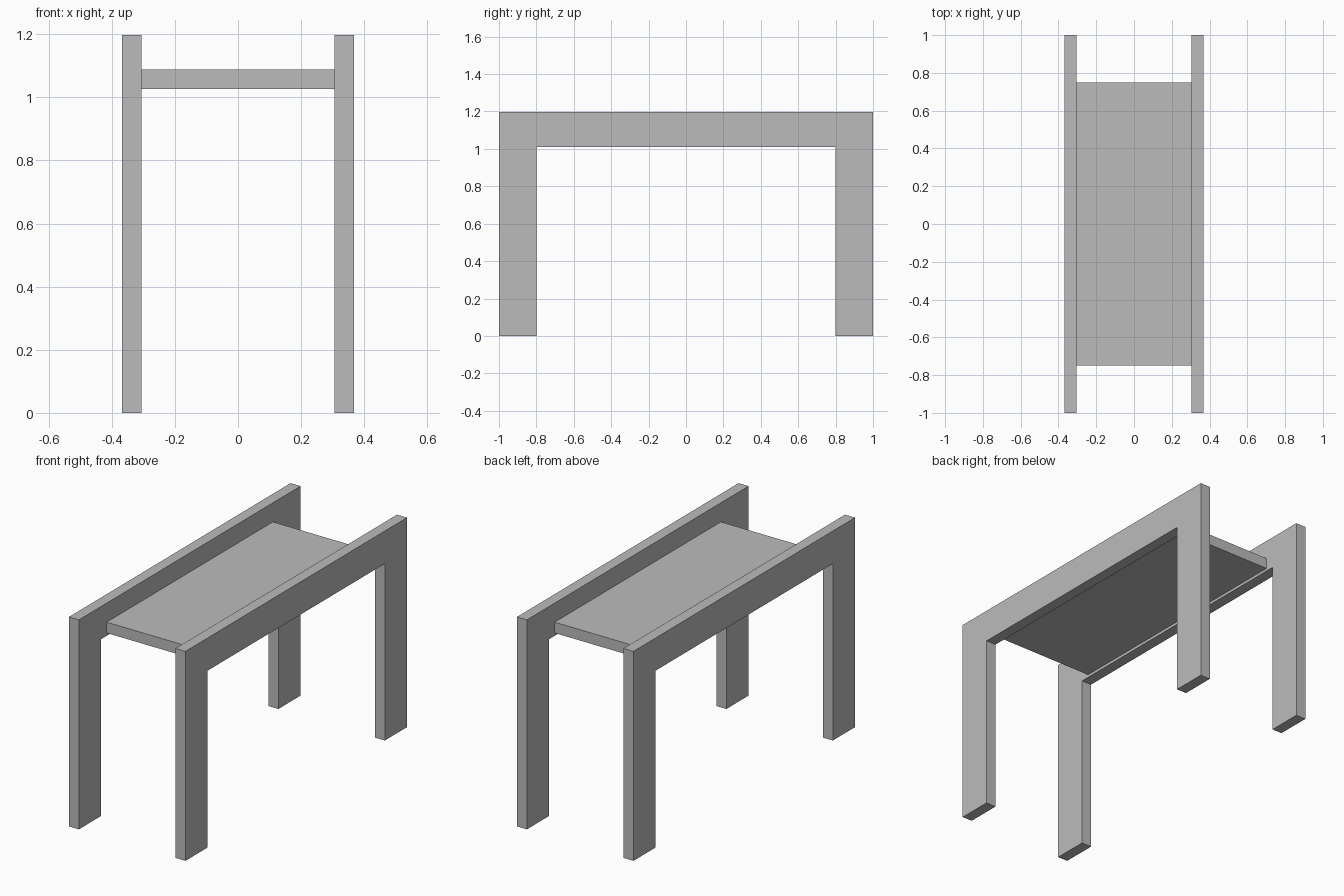
import bpy
import bmesh

cube = bpy.data.objects.get("Cube")
if cube:
    bpy.data.objects.remove(cube, do_unlink=True)

grey = bpy.data.materials.new("plain_grey")
grey.use_nodes = True
colour = (0.5, 0.5, 0.5, 1)
grey.diffuse_color = colour
grey.node_tree.nodes["Principled BSDF"].inputs["Base Color"].default_value = colour

HALF_WIDTH, INNER = 0.368, 0.305
HALF_LENGTH, LEG_INNER = 1.0, 0.8
HEIGHT, RAIL_BOTTOM = 1.197, 1.01


def extrude_profile(name, profile, x0, x1):
    """Extrude a (y, z) outline along x."""
    bm = bmesh.new()
    face = bm.faces.new([bm.verts.new((x0, y, z)) for y, z in profile])
    moved = bmesh.ops.extrude_face_region(bm, geom=[face])["geom"]
    verts = [v for v in moved if isinstance(v, bmesh.types.BMVert)]
    bmesh.ops.translate(bm, verts=verts, vec=(x1 - x0, 0, 0))
    bmesh.ops.recalc_face_normals(bm, faces=bm.faces)
    mesh = bpy.data.meshes.new(name)
    bm.to_mesh(mesh)
    bm.free()
    mesh.materials.append(grey)
    obj = bpy.data.objects.new(name, mesh)
    bpy.context.collection.objects.link(obj)
    return obj


# Side frames: two legs joined by a top rail
half = [(HALF_LENGTH, HEIGHT), (HALF_LENGTH, 0), (LEG_INNER, 0), (LEG_INNER, RAIL_BOTTOM)]
arch = half + [(-y, z) for y, z in reversed(half)]
extrude_profile("left_frame", arch, INNER, HALF_WIDTH)
extrude_profile("right_frame", arch, -HALF_WIDTH, -INNER)

# Flat board held between the rails
board = [(-0.75, 1.026), (0.75, 1.026), (0.75, 1.088), (-0.75, 1.088)]
extrude_profile("seat_board", board, -INNER, INNER)
